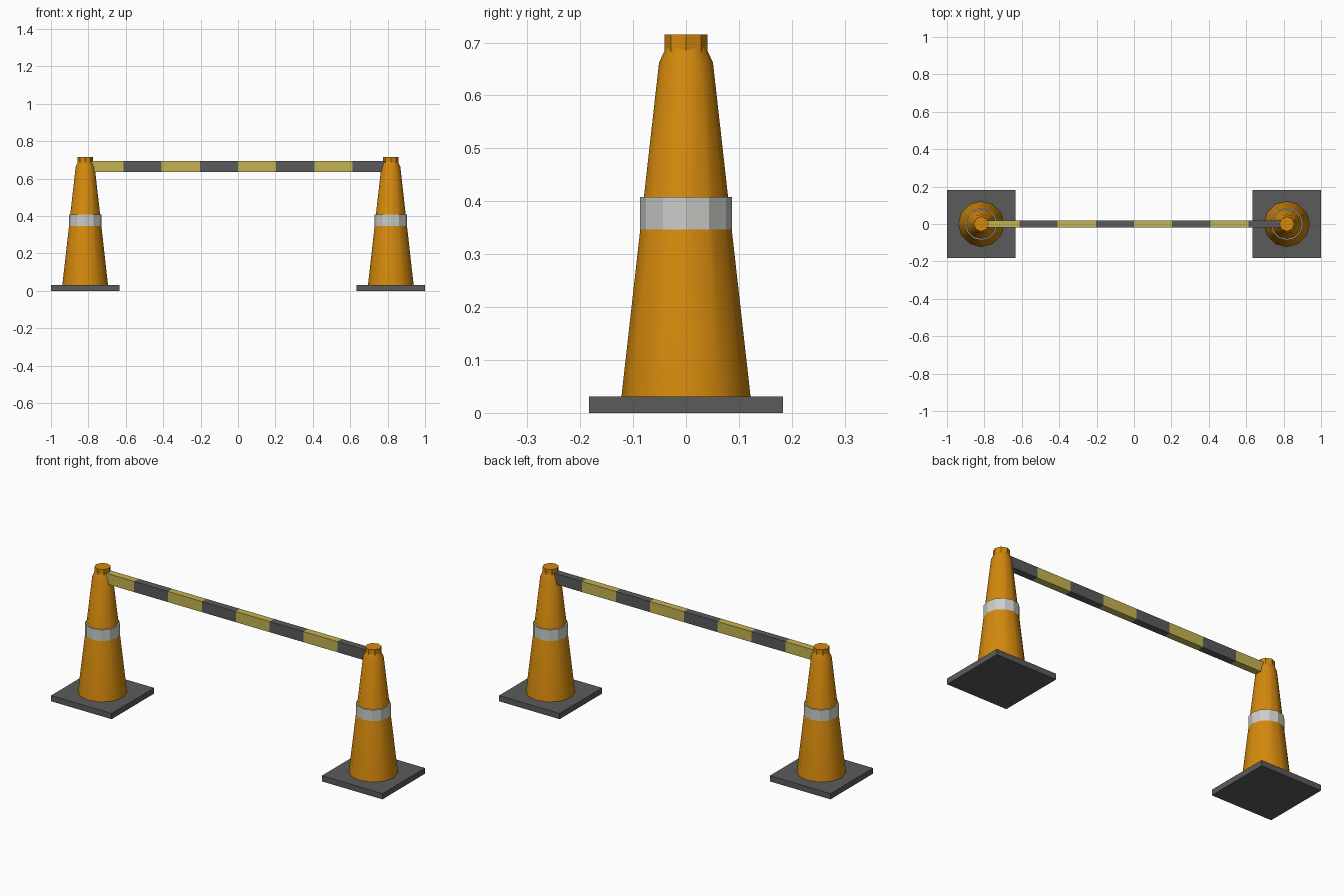
import bpy, bmesh, math

cube = bpy.data.objects.get("Cube")
if cube:
    bpy.data.objects.remove(cube, do_unlink=True)


def material(name, rgb):
    m = bpy.data.materials.new(name)
    m.use_nodes = True
    m.diffuse_color = (*rgb, 1)
    m.node_tree.nodes["Principled BSDF"].inputs["Base Color"].default_value = (*rgb, 1)
    return m


ORANGE = material("cone orange", (0.66, 0.25, 0.004))
GREY = material("dark grey", (0.105, 0.105, 0.105))
WHITE = material("band white", (0.60, 0.60, 0.58))
YELLOW = material("stripe yellow", (0.55, 0.45, 0.085))


def finish(name, bm, mats, x=0.0):
    bmesh.ops.recalc_face_normals(bm, faces=bm.faces)
    me = bpy.data.meshes.new(name)
    bm.to_mesh(me)
    bm.free()
    ob = bpy.data.objects.new(name, me)
    ob.location.x = x
    for m in mats:
        me.materials.append(m)
    bpy.context.collection.objects.link(ob)
    return ob


def lathe(name, profile, sides, mat, x, cap=False):
    """Revolve (radius, z) points around z with a given number of sides."""
    bm = bmesh.new()
    rings = []
    for r, z in profile:
        rings.append([bm.verts.new((r * math.cos(a), r * math.sin(a), z))
                      for a in (2 * math.pi * i / sides for i in range(sides))])
    for lo, hi in zip(rings, rings[1:]):
        for i in range(sides):
            j = (i + 1) % sides
            bm.faces.new((lo[i], lo[j], hi[j], hi[i]))
    if cap:
        bm.faces.new(rings[-1])
    return finish(name, bm, [mat], x)


def box(name, lo, hi, mat, x):
    bm = bmesh.new()
    bmesh.ops.create_cube(bm, size=1)
    for v in bm.verts:
        v.co = [lo[k] + (v.co[k] + 0.5) * (hi[k] - lo[k]) for k in range(3)]
    return finish(name, bm, [mat], x)


CX = 0.817
for side, x in (("right", -CX), ("left", CX)):
    # square rubber foot
    box(side + "_base", (-0.183, -0.183, 0), (0.183, 0.183, 0.031), GREY, x)
    # tapered body with a shoulder under the neck
    body = lathe(side + "_cone", [(0.122, 0.031), (0.051, 0.662), (0.038, 0.69)],
                 12, ORANGE, x, cap=True)
    bpy.ops.object.select_all(action='DESELECT')
    body.select_set(True)
    bpy.context.view_layer.objects.active = body
    bpy.ops.object.shade_smooth_by_angle(angle=math.radians(40))
    # octagonal neck
    lathe(side + "_neck", [(0.0405, 0.665), (0.0405, 0.715)], 8, ORANGE, x, cap=True)
    # reflective band, standing proud of the taper at its top
    lathe(side + "_band", [(0.0868, 0.347), (0.0868, 0.408), (0.079, 0.408)],
          12, WHITE, x)

# striped bar: eight equal sections, cut along x and coloured in turn
bm = bmesh.new()
bmesh.ops.create_cube(bm, size=1)
for v in bm.verts:
    v.co = (v.co.x * 2 * CX, v.co.y * 0.038, 0.665 + v.co.z * 0.058)
step = 2 * CX / 8
for i in range(1, 8):
    bmesh.ops.bisect_plane(bm, geom=bm.verts[:] + bm.edges[:] + bm.faces[:],
                           plane_co=(-CX + i * step, 0, 0), plane_no=(1, 0, 0))
for f in bm.faces:
    k = int((f.calc_center_median().x + CX) / step)
    f.material_index = min(max(k, 0), 7) % 2
finish("striped_bar", bm, [YELLOW, GREY])
